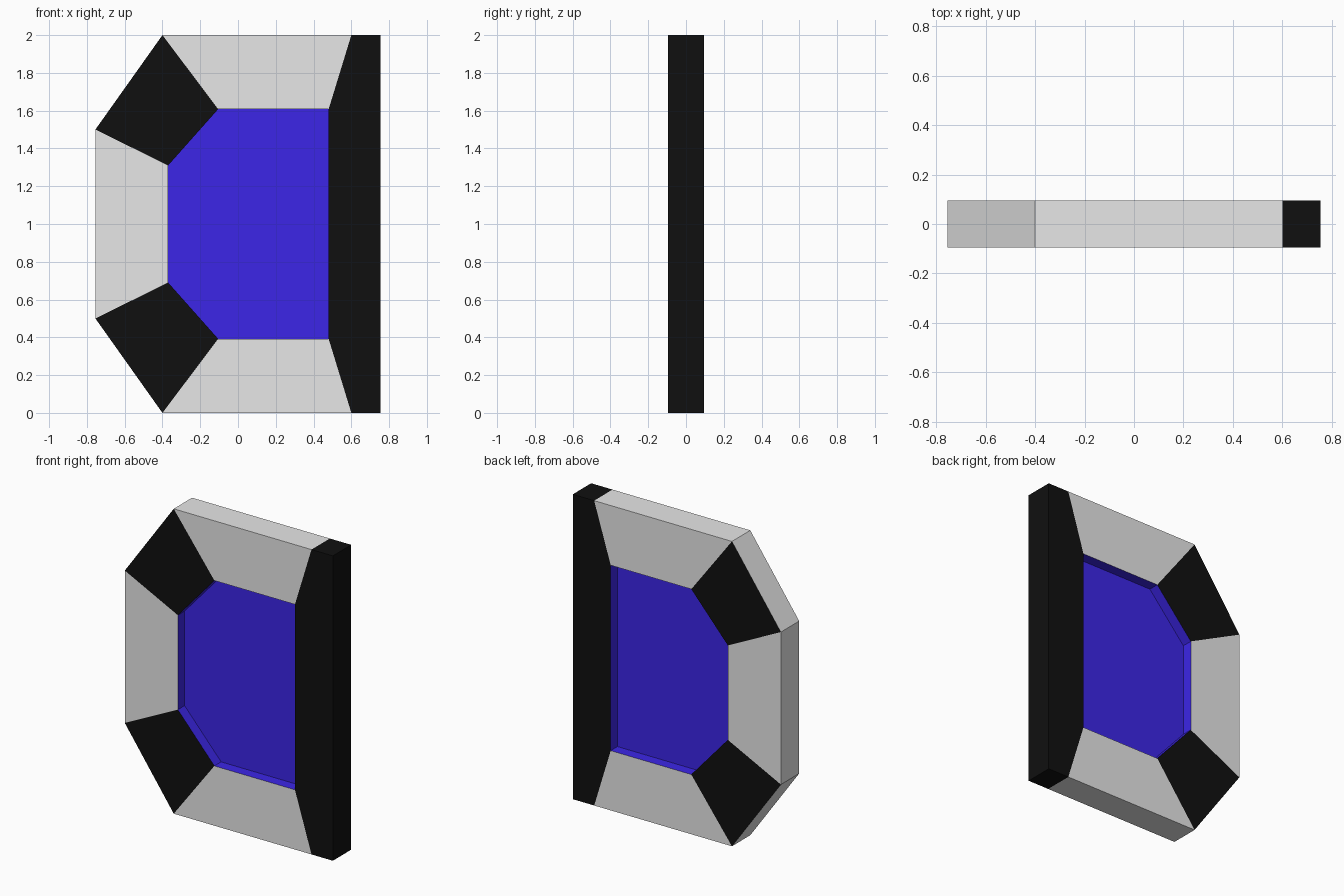
import bpy, bmesh

if "Cube" in bpy.data.objects:
    bpy.data.objects.remove(bpy.data.objects["Cube"])

HALF = 0.095      # half thickness of the frame
PANE = 0.025      # half thickness of the recessed pane


def material(name, rgb):
    m = bpy.data.materials.new(name)
    m.diffuse_color = (*rgb, 1)
    m.use_nodes = True
    m.node_tree.nodes["Principled BSDF"].inputs["Base Color"].default_value = m.diffuse_color
    return m


GREY, BLACK, BLUE = 0, 1, 2
mats = [material("light grey", (0.58 / 0.725, 0.8, 0.8)),
        material("black", (0.005, 0.005, 0.005)),
        material("blue", (0.045, 0.019, 0.8))]


def mirrored(points):
    """Complete an upper half outline (left to right) with its lower half."""
    return points + [(x, 2 - z) for x, z in reversed(points)]


def finish(name, bm):
    bmesh.ops.remove_doubles(bm, verts=bm.verts, dist=1e-5)
    bmesh.ops.recalc_face_normals(bm, faces=bm.faces)
    mesh = bpy.data.meshes.new(name)
    bm.to_mesh(mesh)
    bm.free()
    for m in mats:
        mesh.materials.append(m)
    bpy.context.collection.objects.link(bpy.data.objects.new(name, mesh))


def cap(bm, pts, y, mat):
    f = bm.faces.new([bm.verts.new((x, y, z)) for x, z in pts])
    f.material_index = mat


def wall(bm, a, b, h, mat):
    f = bm.faces.new([bm.verts.new((p[0], y, p[1]))
                      for p, y in ((a, -h), (b, -h), (b, h), (a, h))])
    f.material_index = mat


# Outlines, clockwise from the left
outer = mirrored([(-0.755, 1.5), (-0.4, 2), (0.6, 2), (0.755, 2)])
inner = mirrored([(-0.37, 1.31), (-0.105, 1.608), (0.48, 1.608)])

# Frame: flat segments front and back, plus outer and inner walls
segments = [
    (outer[0:2] + inner[1::-1], BLACK),                    # upper corner
    (outer[1:3] + inner[2:0:-1], GREY),                    # top
    (outer[2:6] + [inner[3], inner[2]], BLACK),            # right bar
    (outer[5:7] + [inner[4], inner[3]], GREY),             # bottom
    (outer[6:8] + [inner[5], inner[4]], BLACK),            # lower corner
    ([outer[7], outer[0], inner[0], inner[5]], GREY),      # left
]
bm = bmesh.new()
for pts, mat in segments:
    for y in (-HALF, HALF):
        cap(bm, pts, y, mat)
for i, a in enumerate(outer):
    b = outer[(i + 1) % len(outer)]
    wall(bm, a, b, HALF, BLACK if min(a[0], b[0]) > 0.59 else GREY)
for i, a in enumerate(inner):
    wall(bm, a, inner[(i + 1) % len(inner)], HALF, BLUE)
finish("frame", bm)

# Recessed blue pane
bm = bmesh.new()
for y in (-PANE, PANE):
    cap(bm, inner, y, BLUE)
for i, a in enumerate(inner):
    wall(bm, a, inner[(i + 1) % len(inner)], PANE, BLUE)
finish("pane", bm)
